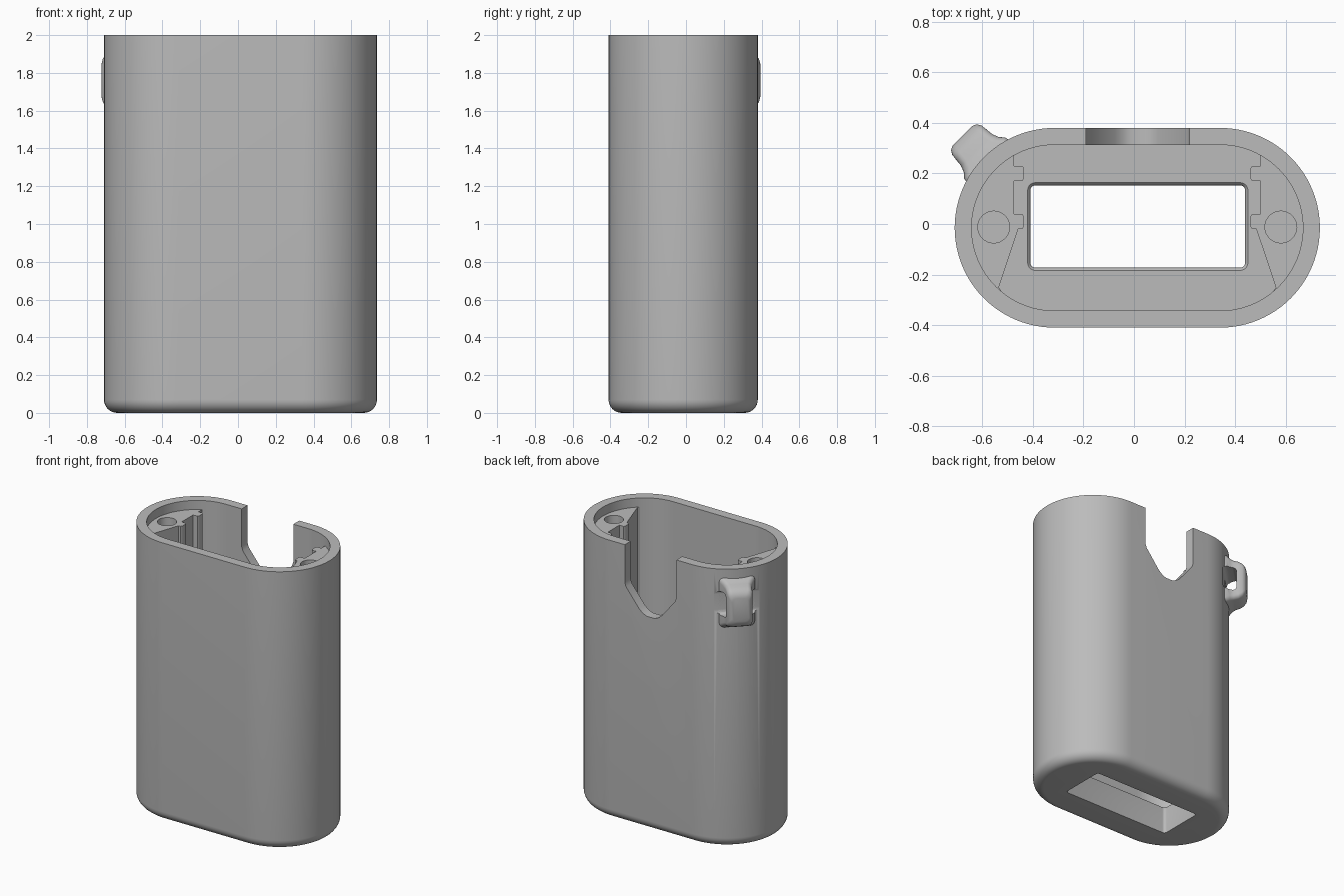
import bpy, bmesh, math
from mathutils import Matrix, Vector

cube = bpy.data.objects.get("Cube")
if cube:
    bpy.data.objects.remove(cube, do_unlink=True)

grey = bpy.data.materials.new("plain_grey")
grey.use_nodes = True
COLOUR = (0.5, 0.5, 0.5, 1)
grey.diffuse_color = COLOUR
grey.node_tree.nodes["Principled BSDF"].inputs["Base Color"].default_value = COLOUR

CX, CY = 0.013, -0.015      # centre of the case
HX, HY = 0.7225, 0.395      # outer half sizes
WALL, FLOOR, FILLET = 0.067, 0.2, 0.07
ARC_X = CX - (HX - HY)      # axis of the rounded right end


def round_rect(hx, hy, r, n=10):
    """Outline of a rounded rectangle, counter-clockwise."""
    pts = []
    for k, (sx, sy) in enumerate([(1, 1), (-1, 1), (-1, -1), (1, -1)]):
        for i in range(n + 1):
            a = math.pi / 2 * (k + i / n)
            pts.append((sx * (hx - r) + r * math.cos(a), sy * (hy - r) + r * math.sin(a)))
    return pts


def loft(name, sections, matrix=Matrix()):
    """Solid through a list of (outline, height) sections."""
    bm = bmesh.new()
    rings = [[bm.verts.new((x, y, z)) for x, y in pts] for pts, z in sections]
    for a, b in zip(rings, rings[1:]):
        for i in range(len(a)):
            j = (i + 1) % len(a)
            bm.faces.new((a[i], a[j], b[j], b[i]))
    bm.faces.new(rings[0][::-1])
    bm.faces.new(rings[-1])
    bmesh.ops.remove_doubles(bm, verts=bm.verts, dist=1e-5)
    bm.transform(matrix)
    bmesh.ops.recalc_face_normals(bm, faces=bm.faces)
    mesh = bpy.data.meshes.new(name)
    bm.to_mesh(mesh)
    bm.free()
    mesh.materials.append(grey)
    ob = bpy.data.objects.new(name, mesh)
    bpy.context.collection.objects.link(ob)
    return ob


def activate(ob):
    bpy.ops.object.select_all(action='DESELECT')
    ob.select_set(True)
    bpy.context.view_layer.objects.active = ob


def cut(ob, *cutters):
    activate(ob)
    for c in cutters:
        m = ob.modifiers.new("cut", 'BOOLEAN')
        m.operation, m.solver, m.object = 'DIFFERENCE', 'EXACT', c
        bpy.ops.object.modifier_apply(modifier=m.name)


def capsule(inset):
    return round_rect(HX - inset, HY - inset, HY - inset, 24)


# Case: capsule outline with a rounded bottom edge
here = Matrix.Translation((CX, CY, 0))
steps = [math.pi / 2 * i / 8 for i in range(9)]
body = loft("case_body",
            [(capsule(FILLET * (1 - math.sin(a))), FILLET * (1 - math.cos(a))) for a in steps]
            + [(capsule(0), 2)], here)

# Inner cavity, and the floor opening with its eased upper edge
cavity = loft("cavity_cutter", [(capsule(WALL), FLOOR), (capsule(WALL), 2.2)], here)
slot = [(0, -0.1), (0, 0.185), (0.005, 0.195), (0.012, 0.201), (0.012, 0.3)]
opening = loft("opening_cutter",
               [(round_rect(0.425 + d, 0.163 + d, 0.02 + d, 5), z) for d, z in slot],
               Matrix.Translation((0.015, -0.01, 0)))

# Notch in the back wall: straight sides, sloping to a rounded foot
half = [(0.205, 2.2), (0.205, 1.73), (0.195, 1.70), (0.09, 1.57), (0.06, 1.545), (0.03, 1.533)]
outline = half + [(-x, z) for x, z in reversed(half)]
notch = loft("notch_cutter", [(outline, -0.6), (outline, -0.2)],
             Matrix.Translation((0.015, 0, 0)) @ Matrix.Rotation(math.pi / 2, 4, 'X'))

# Strap loop on the back right corner; local z points outwards, local y is up
out = Vector((-1, 1, 0)).normalized()
up = Vector((0, 0, 1))
side = up.cross(out)
frame = Matrix((side, up, out)).transposed().to_4x4()
frame.translation = (ARC_X, CY, 1.76)
spans = [(0.34, 0.125, 0.19, 0.03), (0.39, 0.115, 0.175, 0.03), (0.41, 0.098, 0.16, 0.03),
         (0.435, 0.088, 0.15, 0.03), (0.465, 0.085, 0.142, 0.03), (0.49, 0.082, 0.128, 0.03),
         (0.507, 0.072, 0.108, 0.03), (0.515, 0.055, 0.085, 0.03)]
loop = loft("strap_loop", [(round_rect(w, h, r, 5), d) for d, w, h, r in spans], frame)

# Channel that passes behind the loop
hole = round_rect(0.045, 0.085, 0.03, 6)
channel = loft("channel_cutter", [(hole, -0.4), (hole, 0.4)],
               frame @ Matrix.Translation((0, 0, 0.41)) @ Matrix.Rotation(math.pi / 2, 4, 'Y'))

cut(body, cavity, opening, notch, channel)
cut(loop, channel)

# Toothed end rails with a screw hole, mirrored about the case centre
rail_profile = [(-0.455, 0.295), (-0.475, 0.27), (-0.475, 0.23), (-0.442, 0.23), (-0.435, 0.22),
                (-0.435, 0.18), (-0.442, 0.17), (-0.475, 0.17), (-0.475, 0.04), (-0.442, 0.04),
                (-0.435, 0.03), (-0.435, -0.01), (-0.442, -0.02), (-0.458, -0.02),
                (-0.535, -0.25), (-0.50, -0.31), (-0.62, -0.23), (-0.68, -0.01),
                (-0.62, 0.2), (-0.49, 0.31)]
circle = round_rect(0.063, 0.063, 0.063, 8)
screw = loft("screw_cutter", [(circle, 1.5), (circle, 2.1)], Matrix.Translation((-0.555, -0.012, 0)))
rail = loft("right_rail", [(rail_profile, FLOOR - 0.02), (rail_profile, 1.935)])
cut(rail, screw)
mirror = rail.copy()
mirror.data = rail.data.copy()
mirror.name = mirror.data.name = "left_rail"
mirror.data.transform(Matrix.Translation((2 * CX, 0, 0)) @ Matrix.Scale(-1, 4, (1, 0, 0)))
mirror.data.flip_normals()
bpy.context.collection.objects.link(mirror)

for c in (cavity, opening, notch, channel, screw):
    bpy.data.objects.remove(c, do_unlink=True)
for ob in (body, loop, rail, mirror):
    activate(ob)
    bpy.ops.object.shade_smooth_by_angle(angle=math.radians(35))
